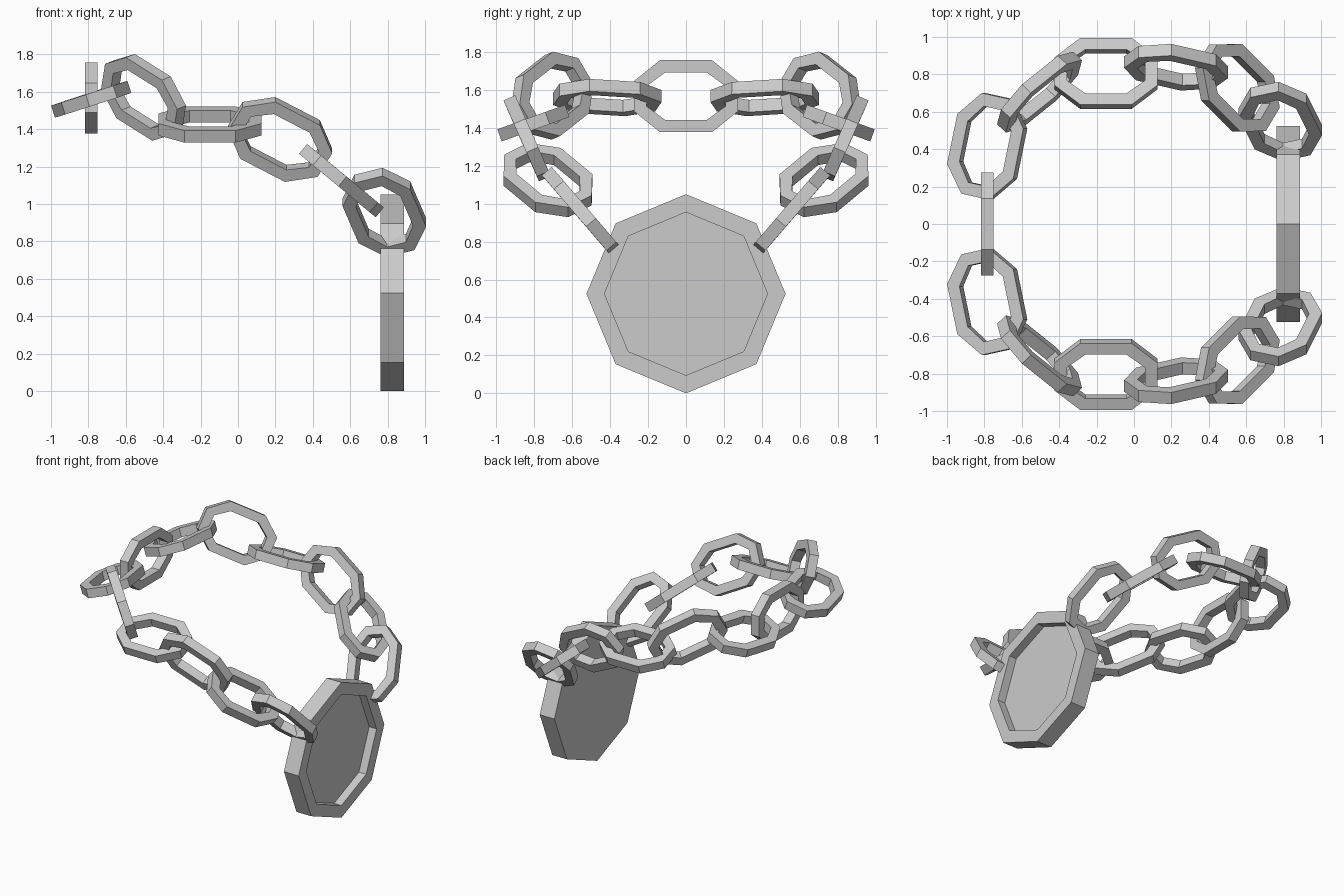
import bpy, bmesh, math
from mathutils import Vector

if "Cube" in bpy.data.objects:
    bpy.data.objects.remove(bpy.data.objects["Cube"])


def make_object(name, bm):
    bmesh.ops.recalc_face_normals(bm, faces=bm.faces)
    mesh = bpy.data.meshes.new(name)
    bm.to_mesh(mesh)
    bm.free()
    obj = bpy.data.objects.new(name, mesh)
    bpy.context.collection.objects.link(obj)
    return obj


def quarter_to_loop(end, side):
    # eight-sided stretched outline from its two corner points
    q = [end, side]
    return (q + [(-a, b) for a, b in reversed(q)]
            + [(-a, -b) for a, b in q] + [(a, -b) for a, b in reversed(q)])


OUTER = quarter_to_loop((0.275, 0.079), (0.137, 0.19))
INNER = quarter_to_loop((0.208, 0.053), (0.11, 0.125))
HALF = 0.034


def chain_link(name, centre, along, across):
    o, d = Vector(centre), Vector(along).normalized()
    c = Vector(across)
    c = (c - c.dot(d) * d).normalized()
    n = d.cross(c)
    bm = bmesh.new()
    rings = [[bm.verts.new(o + a * d + b * c + h * n) for a, b in loop]
             for loop, h in ((OUTER, HALF), (INNER, HALF), (INNER, -HALF), (OUTER, -HALF))]
    for i in range(4):
        r, s = rings[i], rings[(i + 1) % 4]
        for k in range(8):
            m = (k + 1) % 8
            bm.faces.new((r[k], r[m], s[m], s[k]))
    make_object(name, bm)


# Chain: one link at the back, five mirrored links on each side
chain_link("back_link", (-0.785, 0, 1.567), (0, 1, 0), (0, 0, 1))
SIDE_LINKS = [
    ((-0.785, 0.415, 1.56), (0.2, 0.98, 0.06), (0.95, -0.2, 0.31)),
    ((-0.505, 0.705, 1.57), (0.7, 0.56, -0.44), (0.134, 0.502, 0.853)),
    ((-0.15, 0.805, 1.425), (1, 0, 0), (0, 0.94, -0.34)),
    ((0.225, 0.838, 1.345), (0.87, -0.2, -0.45), (0.49, 0.35, 0.80)),
    ((0.553, 0.728, 1.125), (0.61, -0.61, -0.505), (0.47, 0.79, -0.39)),
    ((0.783, 0.548, 0.955), (0.31, -0.62, -0.72), (0.95, 0.2, 0.236)),
]
for i, vecs in enumerate(SIDE_LINKS):
    for tag, s in (("left", 1), ("right", -1)):
        chain_link(f"{tag}_link_{i + 1}", *[(x, s * y, z) for x, y, z in vecs])

# Pendant: octagonal disc with a sunken front face
bm = bmesh.new()
rings = []
for x, r in ((0.762, 0.525), (0.888, 0.525), (0.888, 0.43), (0.825, 0.43)):
    rings.append([bm.verts.new((x, r * math.cos(k * math.pi / 4),
                                0.525 + r * math.sin(k * math.pi / 4))) for k in range(8)])
for r, s in zip(rings, rings[1:]):
    for k in range(8):
        m = (k + 1) % 8
        bm.faces.new((r[k], r[m], s[m], s[k]))
bm.faces.new(rings[0])
bm.faces.new(rings[-1])
make_object("pendant", bm)
